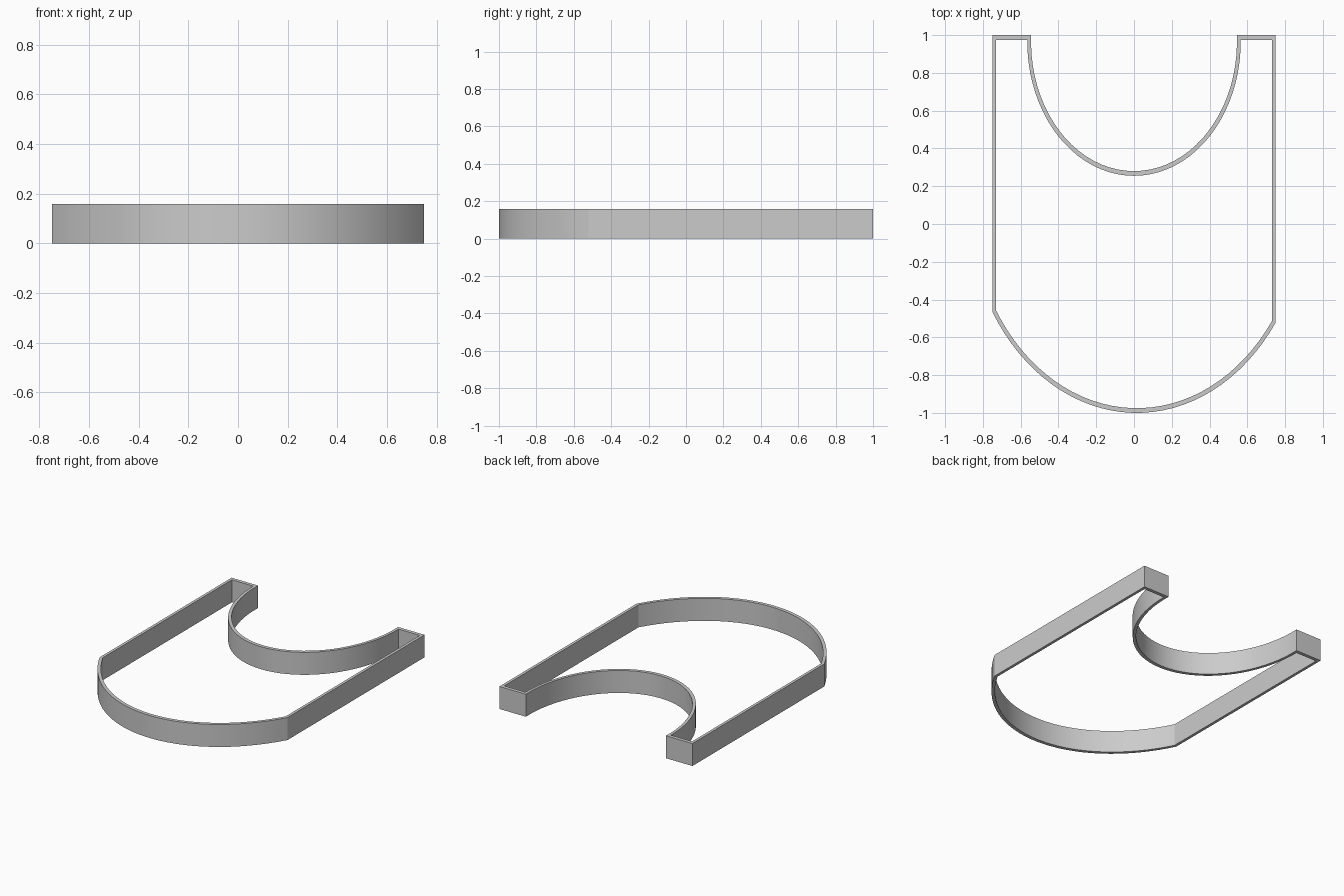
import bpy, bmesh
from math import acos, asin, pi, cos, sin, radians

if "Cube" in bpy.data.objects:
    bpy.data.objects.remove(bpy.data.objects["Cube"], do_unlink=True)

HEIGHT = 0.158
WALL_X, WALL_Y = 0.02, 0.025      # wall thickness across and along
HALF = 0.75                       # half width
SHIFT = 0.015                     # front curve sits slightly off centre


def arc(cx, cy, a, b, t0, t1, n):
    """Points on an ellipse from angle t0 to t1."""
    steps = [t0 + (t1 - t0) * i / n for i in range(n + 1)]
    return [(cx + a * cos(t), cy + b * sin(t)) for t in steps]


def outline(inset):
    """Closed plan outline, inset by 0 or 1 wall thicknesses."""
    dx, dy = WALL_X * inset, WALL_Y * inset
    side, back = HALF - dx, 1 - dy
    # Round bay at the back
    a, b, cy = 0.545 + dx, 0.685 + dy, 0.965
    t = asin((back - cy) / b)
    bay = arc(0, cy, a, b, pi - t, 2 * pi + t, 40)
    # Bowed front
    a, b = 0.9 - dx, 1.13 - dy
    bow = arc(SHIFT, 0.13, a, b, -acos((side - SHIFT) / a),
              -acos((-side - SHIFT) / a), 32)
    return [(-side, back)] + bay + [(side, back)] + bow


# Plain grey material
grey = bpy.data.materials.new("plain grey")
grey.use_nodes = True
colour = (0.6, 0.6, 0.6, 1)
grey.diffuse_color = colour
grey.node_tree.nodes["Principled BSDF"].inputs["Base Color"].default_value = colour

# Continuous upright wall, open at top and bottom
bm = bmesh.new()
loops = [[bm.verts.new((x, y, z)) for x, y in outline(inset)]
         for inset, z in ((0, 0), (0, HEIGHT), (1, HEIGHT), (1, 0))]
count = len(loops[0])
for k in range(4):
    low, high = loops[k], loops[(k + 1) % 4]
    for i in range(count):
        j = (i + 1) % count
        bm.faces.new((low[i], low[j], high[j], high[i]))
bmesh.ops.recalc_face_normals(bm, faces=bm.faces)
mesh = bpy.data.meshes.new("outline_wall")
bm.to_mesh(mesh)
bm.free()
mesh.materials.append(grey)
wall = bpy.data.objects.new("outline_wall", mesh)
bpy.context.collection.objects.link(wall)

# Smooth curves, crisp corners
bpy.ops.object.select_all(action="DESELECT")
wall.select_set(True)
bpy.context.view_layer.objects.active = wall
bpy.ops.object.shade_smooth_by_angle(angle=radians(15))
